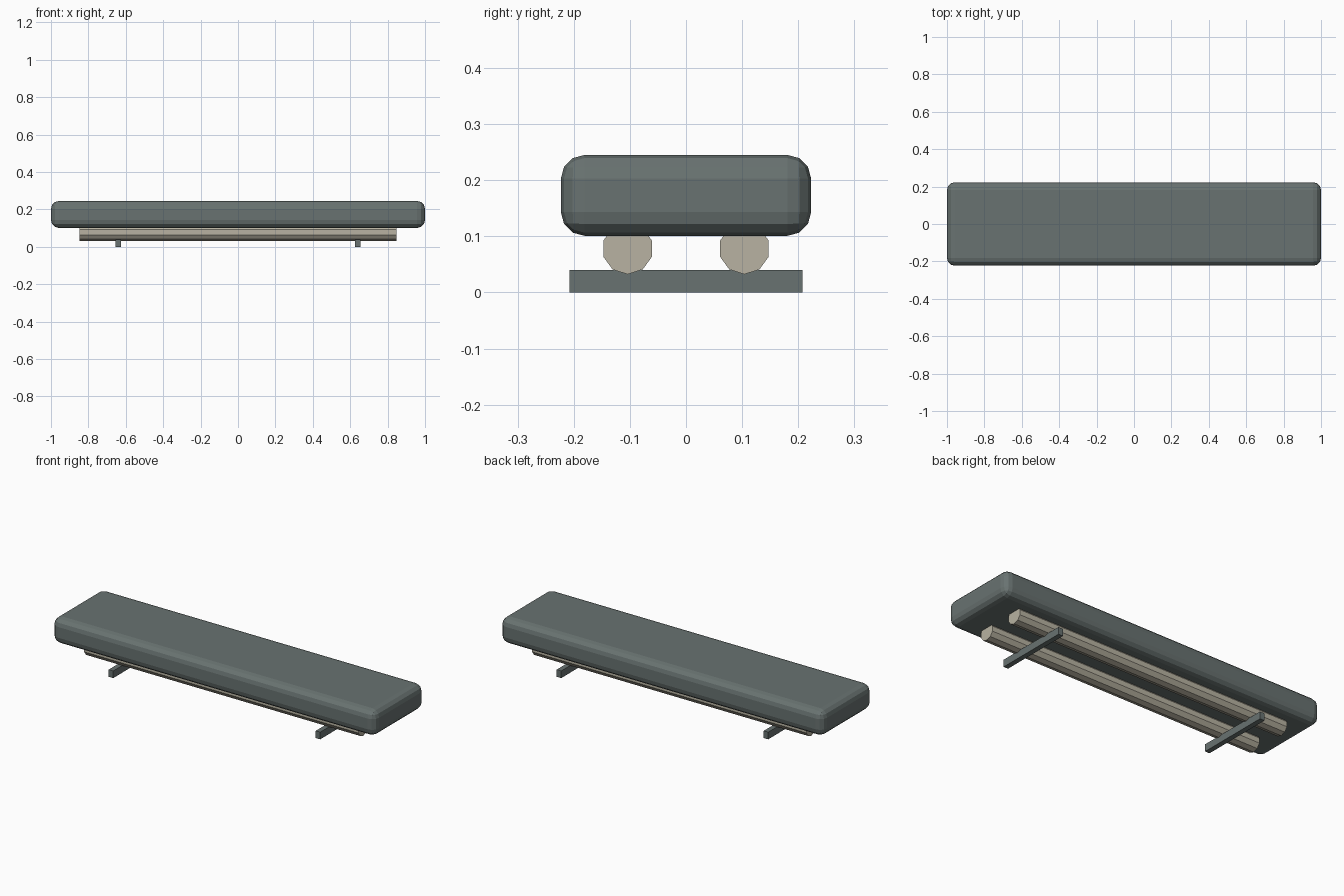
import bpy, bmesh, math

if "Cube" in bpy.data.objects:
    bpy.data.objects.remove(bpy.data.objects["Cube"])


def material(name, color):
    mat = bpy.data.materials.new(name)
    mat.diffuse_color = (*color, 1)
    mat.use_nodes = True
    mat.node_tree.nodes["Principled BSDF"].inputs["Base Color"].default_value = mat.diffuse_color
    return mat


def finish(bm, name, mat):
    bmesh.ops.recalc_face_normals(bm, faces=bm.faces)
    mesh = bpy.data.meshes.new(name)
    bm.to_mesh(mesh)
    bm.free()
    mesh.materials.append(mat)
    obj = bpy.data.objects.new(name, mesh)
    bpy.context.collection.objects.link(obj)
    return obj


def box(name, center, size, mat):
    bm = bmesh.new()
    bmesh.ops.create_cube(bm, size=1)
    bmesh.ops.scale(bm, vec=size, verts=bm.verts)
    bmesh.ops.translate(bm, vec=center, verts=bm.verts)
    return finish(bm, name, mat)


def rod(name, y, z, radius, half_length, sides, mat):
    # Polygon with a corner pointing straight down, extruded along x
    bm = bmesh.new()
    angles = [2 * math.pi * i / sides for i in range(sides)]
    ring = [bm.verts.new((-half_length, y + radius * math.sin(a), z - radius * math.cos(a)))
            for a in angles]
    cap = bm.faces.new(ring)
    ext = bmesh.ops.extrude_face_region(bm, geom=[cap], use_keep_orig=True)
    moved = [g for g in ext["geom"] if isinstance(g, bmesh.types.BMVert)]
    bmesh.ops.translate(bm, vec=(2 * half_length, 0, 0), verts=moved)
    return finish(bm, name, mat)


slate = material("slate", (0.14, 0.17, 0.165))
tan = material("tan", (0.48, 0.45, 0.36))

# Rounded slab on top
slab = box("slab", (0, 0, 0.173), (2.0, 0.446, 0.144), slate)
bevel = slab.modifiers.new("rounded_edges", "BEVEL")
bevel.width = 0.042
bevel.segments = 3

# Two long ten-sided rods and two cross bars beneath
for side, label in ((-1, "front"), (1, "back")):
    rod(label + "_rod", side * 0.104, 0.078, 0.0457, 0.848, 10, tan)
for side, label in ((-1, "left"), (1, "right")):
    box(label + "_cross_bar", (side * 0.64, 0, 0.02), (0.028, 0.416, 0.04), slate)
